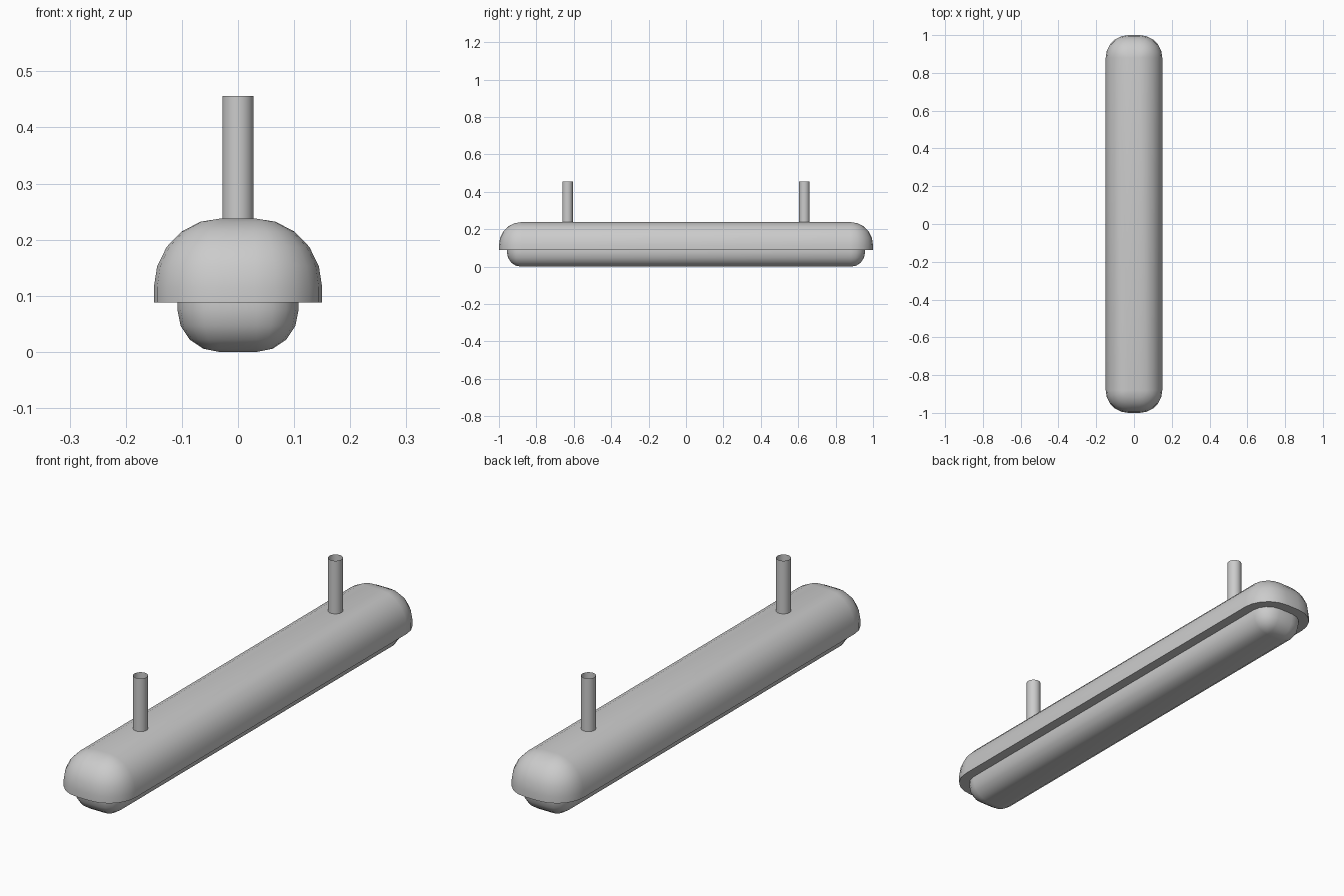
import bpy, bmesh, math

if "Cube" in bpy.data.objects:
    bpy.data.objects.remove(bpy.data.objects["Cube"])


def ring(bm, hx, hy, z, r, seg):
    """Rounded rectangle loop of vertices at height z."""
    verts = []
    for q, (sx, sy) in enumerate([(1, 1), (-1, 1), (-1, -1), (1, -1)]):
        for i in range(seg + 1):
            a = math.pi / 2 * (q + i / seg)
            verts.append(bm.verts.new((sx * (hx - r) + r * math.cos(a),
                                       sy * (hy - r) + r * math.sin(a), z)))
    return verts


def rounded_shell(name, hx, hy, z_rim, z_curve, r, height, seg, cap_rim):
    """Box with rounded ends that domes from z_curve by height (up or down)."""
    bm = bmesh.new()
    loops = [ring(bm, hx, hy, z_rim, r, seg)]
    for i in range(seg + 1):
        a = math.pi / 2 * i / seg
        c = max(math.cos(a), 0.0)
        inset = r * (1 - c)
        loops.append(ring(bm, hx - inset, hy - inset,
                          z_curve + height * math.sin(a), r * c, seg))
    n = len(loops[0])
    for lo, hi in zip(loops, loops[1:]):
        for i in range(n):
            j = (i + 1) % n
            bm.faces.new((lo[i], lo[j], hi[j], hi[i]))
    bm.faces.new(loops[-1])
    if cap_rim:
        bm.faces.new(loops[0][::-1])
    bmesh.ops.remove_doubles(bm, verts=bm.verts, dist=1e-5)
    bmesh.ops.recalc_face_normals(bm, faces=bm.faces)
    me = bpy.data.meshes.new(name)
    bm.to_mesh(me)
    bm.free()
    ob = bpy.data.objects.new(name, me)
    bpy.context.collection.objects.link(ob)
    smooth(ob)
    return ob


def smooth(ob):
    bpy.ops.object.select_all(action='DESELECT')
    ob.select_set(True)
    bpy.context.view_layer.objects.active = ob
    bpy.ops.object.shade_smooth_by_angle(angle=math.radians(40))


# Upper housing with a flat underside
rounded_shell("housing", 0.15, 1.0, 0.088, 0.115, 0.12, 0.123, 5, True)

# Lamp diffuser hanging below the housing
rounded_shell("diffuser", 0.108, 0.957, 0.088, 0.075, 0.075, -0.075, 4, False)

# Two open hanging tubes
for side, y in (("front", -0.633), ("back", 0.633)):
    bpy.ops.mesh.primitive_cylinder_add(vertices=24, radius=0.028, depth=0.22,
                                        end_fill_type='NOTHING',
                                        location=(0, y, 0.346))
    tube = bpy.context.object
    tube.name = side + "_hanging_tube"
    smooth(tube)
